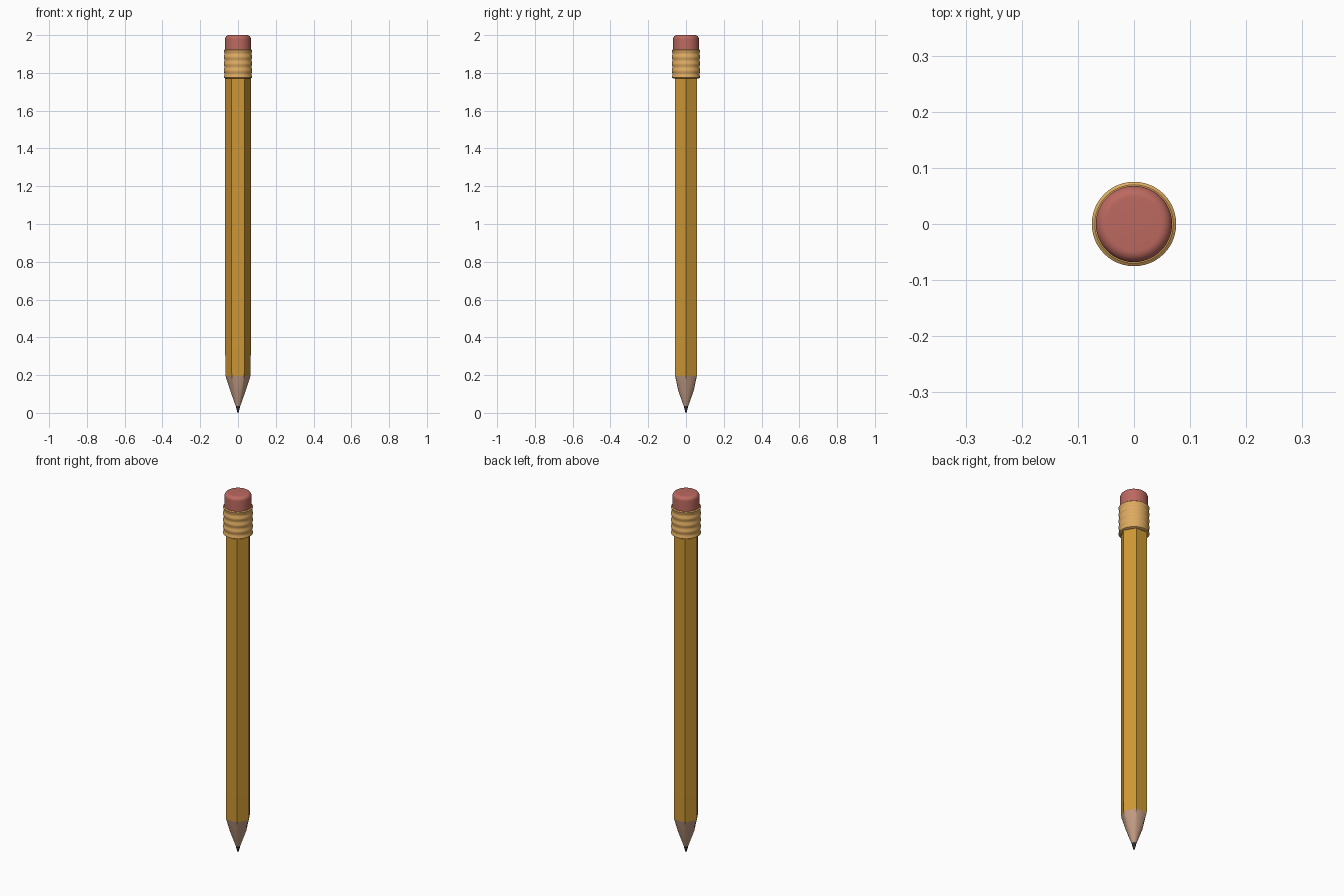
import bpy, bmesh, math

cube = bpy.data.objects.get("Cube")
if cube:
    bpy.data.objects.remove(cube, do_unlink=True)


def material(name, rgb):
    m = bpy.data.materials.new(name)
    m.use_nodes = True
    m.diffuse_color = (*rgb, 1)
    m.node_tree.nodes["Principled BSDF"].inputs["Base Color"].default_value = (*rgb, 1)
    return m


def circle(angle):
    return 1.0


def hexagon(angle):
    """Relative radius of a hexagon with corners on the x axis."""
    a = angle % (math.pi / 3) - math.pi / 6
    return math.cos(math.pi / 6) / math.cos(a)


def lathe(name, mat, sides, rings, smooth=True):
    """Skin a stack of (radius, height, outline) rings and cap both ends."""
    bm = bmesh.new()
    loops = []
    for radius, z, outline in rings:
        angles = [math.tau * i / sides for i in range(sides)]
        loops.append([bm.verts.new((radius * outline(a) * math.cos(a),
                                    radius * outline(a) * math.sin(a), z)) for a in angles])
    for low, high in zip(loops, loops[1:]):
        for i in range(sides):
            j = (i + 1) % sides
            bm.faces.new((low[i], low[j], high[j], high[i]))
    bm.faces.new(loops[0][::-1])
    bm.faces.new(loops[-1])
    bmesh.ops.recalc_face_normals(bm, faces=bm.faces)
    mesh = bpy.data.meshes.new(name)
    bm.to_mesh(mesh)
    bm.free()
    mesh.materials.append(mat)
    obj = bpy.data.objects.new(name, mesh)
    bpy.context.collection.objects.link(obj)
    if smooth:
        bpy.ops.object.select_all(action='DESELECT')
        obj.select_set(True)
        bpy.context.view_layer.objects.active = obj
        bpy.ops.object.shade_smooth_by_angle(angle=math.radians(35))
    return obj


paint = material("yellow paint", (0.61, 0.31, 0.035))
wood = material("bare wood", (0.54, 0.33, 0.23))
graphite = material("dark graphite", (0.03, 0.03, 0.032))
brass = material("brass", (0.74, 0.41, 0.12))
rubber = material("pink rubber", (0.5, 0.14, 0.115))

# Painted hexagonal shaft, drawn in slightly near the sharpened end
lathe("shaft", paint, 6, [(0.066, 0.195, circle), (0.068, 0.34, circle),
                          (0.068, 1.8, circle)], smooth=False)

# Sharpened wood, hexagonal where it meets the shaft and round at the lead
lathe("wood_cone", wood, 48, [(0.012, 0.036, circle), (0.042, 0.12, circle),
                              (0.066, 0.195, hexagon)])

# Lead point
lathe("lead_tip", graphite, 32, [(0.002, 0, circle), (0.005, 0.008, circle),
                                 (0.012, 0.036, circle)])

# Ferrule with rounded rims and shallow crimped ridges
bottom, top, steps = 1.775, 1.92, 40
ferrule = [(0.069, bottom - 0.004, circle)]
for i in range(steps + 1):
    t = i / steps
    ridge = 0.0735 + 0.0018 * math.cos(t * math.tau * 4)
    ferrule.append((ridge, bottom + (top - bottom) * t, circle))
ferrule.append((0.070, top + 0.004, circle))
lathe("ferrule", brass, 48, ferrule)

# Eraser with a rounded top edge
radius, rounding = 0.068, 0.02
eraser = [(radius, 1.9, circle)]
for i in range(9):
    a = math.pi / 2 * i / 8
    eraser.append((radius - rounding + rounding * math.cos(a),
                   2 - rounding + rounding * math.sin(a), circle))
lathe("eraser", rubber, 48, eraser)
